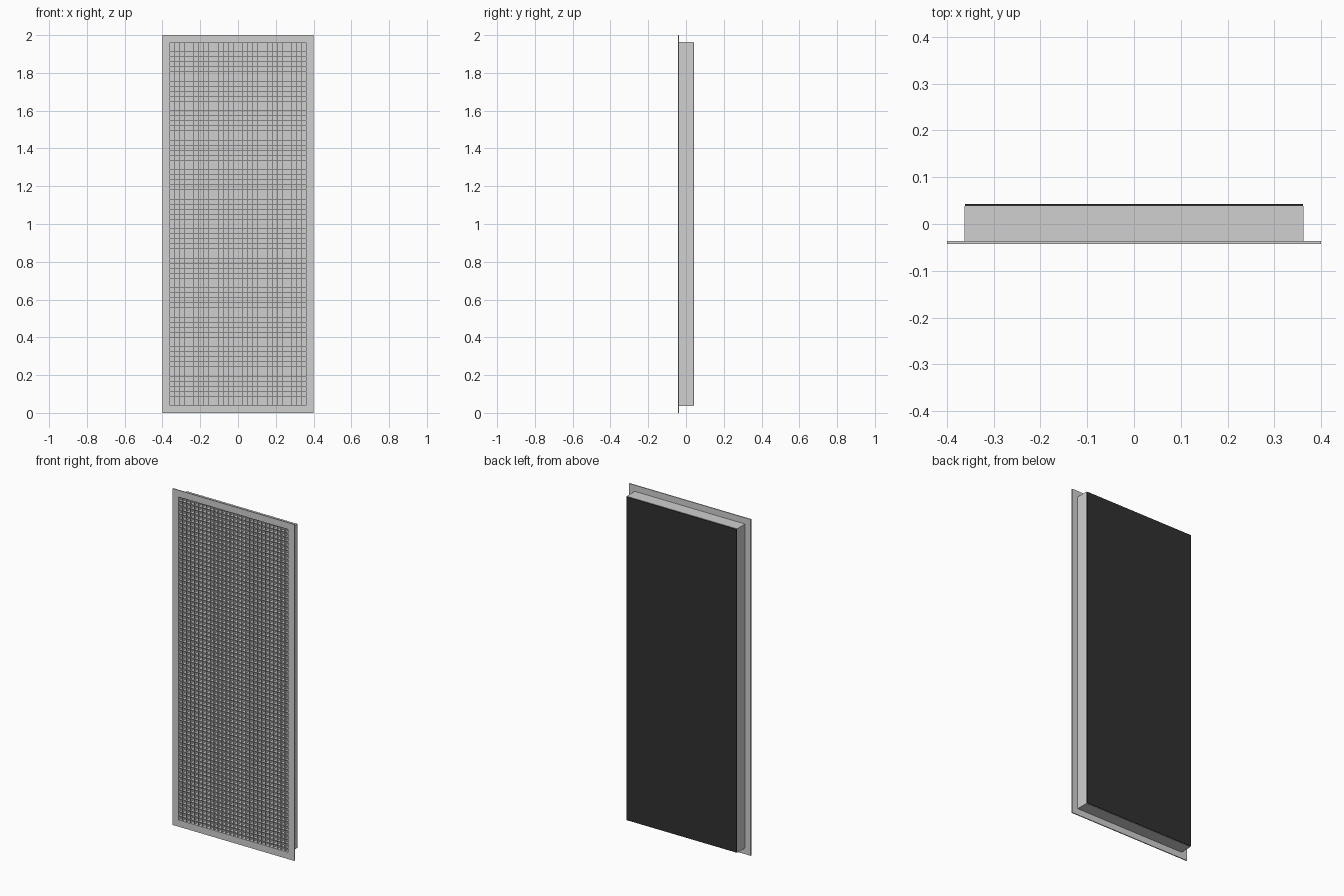
import bpy

cube = bpy.data.objects.get("Cube")
if cube:
    bpy.data.objects.remove(cube, do_unlink=True)


def material(name, value):
    mat = bpy.data.materials.new(name)
    mat.use_nodes = True
    colour = (value, value, value, 1)
    mat.diffuse_color = colour
    mat.node_tree.nodes["Principled BSDF"].inputs["Base Color"].default_value = colour
    return mat


grey = material("grey_metal", 0.63)
black = material("black_backing", 0.03)

WIDTH, HEIGHT = 0.8, 2.0
FRONT, BACK = -0.0425, 0.0425
HALF_X = 0.363                    # half width of the duct box
LOW, HIGH = 0.037, 1.963          # duct box bottom and top
MID = HEIGHT / 2


def add_mesh(name, verts, faces, mat):
    mesh = bpy.data.meshes.new(name)
    mesh.from_pydata(verts, [], faces)
    mesh.materials.append(mat)
    obj = bpy.data.objects.new(name, mesh)
    bpy.context.collection.objects.link(obj)
    return obj


def box(name, x, y, z, mat):
    """Box from (min, max) pairs."""
    verts = [(a, b, c) for a in x for b in y for c in z]
    faces = [(0, 1, 3, 2), (4, 6, 7, 5), (0, 4, 5, 1),
             (2, 3, 7, 6), (0, 2, 6, 4), (1, 5, 7, 3)]
    return add_mesh(name, verts, faces, mat)


def ring(name, outer, inner, y, mat):
    """Rectangular frame with an opening; outer and inner are half sizes."""
    verts = []
    for depth in y:
        for hx, hz in (outer, inner):
            verts += [(sx * hx, depth, MID + sz * hz)
                      for sx, sz in ((-1, -1), (1, -1), (1, 1), (-1, 1))]
    faces = []
    for i in range(4):
        j = (i + 1) % 4
        faces += [(i, j, j + 4, i + 4), (i + 8, i + 12, j + 12, j + 8),
                  (i, i + 8, j + 8, j), (i + 4, j + 4, j + 12, i + 12)]
    return add_mesh(name, verts, faces, mat)


def repeat(obj, count, offset):
    mod = obj.modifiers.new("Repeat", 'ARRAY')
    mod.count = count
    mod.use_relative_offset = False
    mod.use_constant_offset = True
    mod.constant_offset_displace = offset


# Flange, duct walls, grey inner back and black backing panel
half_z = (HIGH - LOW) / 2
wall = 0.003
flange_back = FRONT + 0.006
panel_front = BACK - 0.004
ring("front_flange", (WIDTH / 2, MID), (HALF_X - wall, half_z - wall),
     (FRONT, flange_back), grey)
ring("duct_walls", (HALF_X, half_z), (HALF_X - wall, half_z - wall),
     (flange_back, panel_front), grey)
box("inner_back", (-HALF_X + wall, HALF_X - wall),
    (panel_front - 0.003, panel_front), (LOW + wall, HIGH - wall), grey)
box("back_panel", (-HALF_X + 0.002, HALF_X - 0.002), (panel_front, BACK),
    (LOW + 0.002, HIGH - 0.002), black)

# Egg-crate grille of crossing slats
COLS, ROWS = 28, 74
slat = 0.001
grille_y = (FRONT + 0.001, FRONT + 0.045)
step_x = 2 * HALF_X / COLS
step_z = (HIGH - LOW) / ROWS
x0, z0 = -HALF_X + step_x, LOW + step_z
upright = box("vertical_slats", (x0 - slat, x0 + slat), grille_y,
              (LOW + wall, HIGH - wall), grey)
repeat(upright, COLS - 1, (step_x, 0, 0))
cross = box("horizontal_slats", (-HALF_X + wall, HALF_X - wall), grille_y,
            (z0 - slat, z0 + slat), grey)
repeat(cross, ROWS - 1, (0, 0, step_z))
